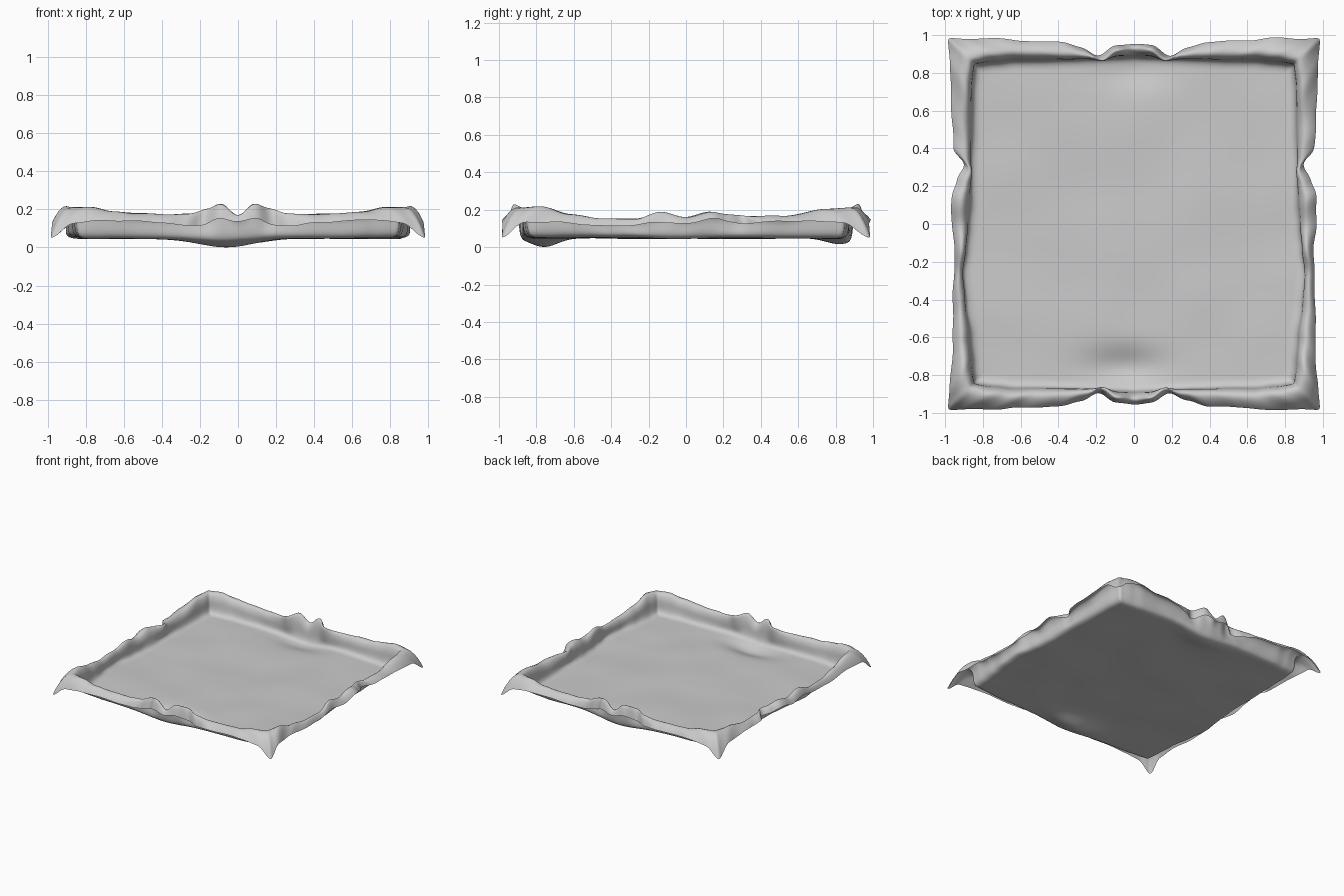
import bpy, math
from mathutils import Vector, noise

if "Cube" in bpy.data.objects:
    bpy.data.objects.remove(bpy.data.objects["Cube"])

N = 72  # segments along each side

# Rim keys: position along side, floor edge, lip distance, lip height, hem distance, hem height
CORNER = (1.0, .81, .875, .225, .985, .055)
END = [(0, .85, .925, .175, .955, .14), (.10, .85, .92, .245, .945, .16),
       (.19, .845, .865, .215, .89, .12), (.28, .84, .89, .19, .935, .12),
       (.40, .835, .90, .185, .965, .135), (.60, .83, .905, .19, .97, .145),
       (.75, .83, .91, .20, .985, .15), (.88, .82, .90, .225, .98, .135), CORNER]
SIDE = [(-1.0,) + CORNER[1:], (-.88, .82, .90, .23, .975, .14), (-.70, .83, .91, .185, .96, .14),
        (-.50, .855, .92, .16, .96, .12), (-.30, .87, .925, .16, .955, .12),
        (-.15, .855, .91, .20, .95, .14), (0, .84, .91, .17, .965, .13),
        (.15, .83, .91, .20, .965, .16), (.24, .83, .89, .185, .935, .14),
        (.32, .83, .865, .18, .895, .13), (.40, .83, .89, .175, .955, .14),
        (.60, .82, .90, .175, .965, .145), (.85, .82, .89, .215, .975, .14), CORNER]


def lookup(keys, t):
    """Smoothly interpolated rim values at position t."""
    t = max(keys[0][0], min(1, t))
    for a, b in zip(keys, keys[1:]):
        if t <= b[0]:
            f = (t - a[0]) / (b[0] - a[0])
            f = f * f * (3 - 2 * f)
            return [p + (q - p) * f for p, q in zip(a[1:], b[1:])]


def end_rim(t):
    return lookup(END, abs(t))


def side_rim(t):
    return lookup(SIDE, t)


def blob(x, y, cx, cy, rx, ry):
    return math.exp(-((x - cx) / rx) ** 2 - ((y - cy) / ry) ** 2)


def floor_z(x, y):
    """Flat cloth bottom with soft ripples and a sag at the front and back."""
    z = .055 + .008 * noise.noise(Vector((x * 3, y * 3, 1.7)))
    z -= .048 * blob(x, y, -.05, -.76, .2, .1)
    return z - .032 * blob(x, y, 0, .82, .2, .1)


def section(vals, zf):
    """Cross-section from floor edge up the wall, over the lip and down to the hem."""
    base, lip, lz, hem, hz = vals
    h = lz - zf
    w = lip - base
    return [(base + .022, zf + .008), (base + .035, zf + .18 * h),
            (base + .3 * w + .018, zf + .42 * h), (base + .4 * w + .012, zf + .65 * h),
            (lip - .25 * w, zf + .88 * h), (lip, lz),
            (lip + .4 * (hem - lip), lz - .12 * (lz - hz)),
            (lip + .8 * (hem - lip), lz - .6 * (lz - hz)), (hem, hz)]


verts, faces = [], []

# Floor grid
for j in range(N + 1):
    v = 2 * j / N - 1
    for i in range(N + 1):
        u = 2 * i / N - 1
        x, y = u * side_rim(v)[0], v * end_rim(u)[0]
        verts.append((x, y, floor_z(x, y)))
for j in range(N):
    for i in range(N):
        a = j * (N + 1) + i
        faces.append((a, a + 1, a + N + 2, a + N + 1))

# Perimeter in order: front, right, back, left
W = N + 1
loop = ([(i, 0) for i in range(N)] + [(N, j) for j in range(N)]
        + [(i, N) for i in range(N, 0, -1)] + [(0, j) for j in range(N, 0, -1)])
prev = [j * W + i for i, j in loop]
corner_section = section(CORNER[1:], floor_z(.81, .81))

# Wall, lip and hem rings
for k in range(len(corner_section)):
    start = len(verts)
    for i, j in loop:
        u, v = 2 * i / N - 1, 2 * j / N - 1
        zf = verts[j * W + i][2]
        on_end = j in (0, N)
        d, z = section(end_rim(u) if on_end else side_rim(v), zf)[k]
        c = corner_section[k][0]
        fade = 1 - max(abs(u), abs(v)) * min(abs(u), abs(v)) ** 6
        wob = noise.noise(Vector((u * 7, v * 7, k * .15))) * fade * k / 8
        d += .008 * wob
        z += .008 * wob
        verts.append((u * c, v * d, z) if on_end else (u * d, v * c, z))
    ring = list(range(start, start + 4 * N))
    for q in range(4 * N):
        r = (q + 1) % (4 * N)
        faces.append((prev[r], prev[q], ring[q], ring[r]))
    prev = ring

# Rest on the ground
low = min(p[2] for p in verts)
verts = [(x, y, z - low) for x, y, z in verts]
mesh = bpy.data.meshes.new("cloth_tray")
mesh.from_pydata(verts, [], faces)
mesh.update()
tray = bpy.data.objects.new("cloth_tray", mesh)
bpy.context.collection.objects.link(tray)
for p in mesh.polygons:
    p.use_smooth = True
sub = tray.modifiers.new("soften", 'SUBSURF')
sub.levels = sub.render_levels = 1
